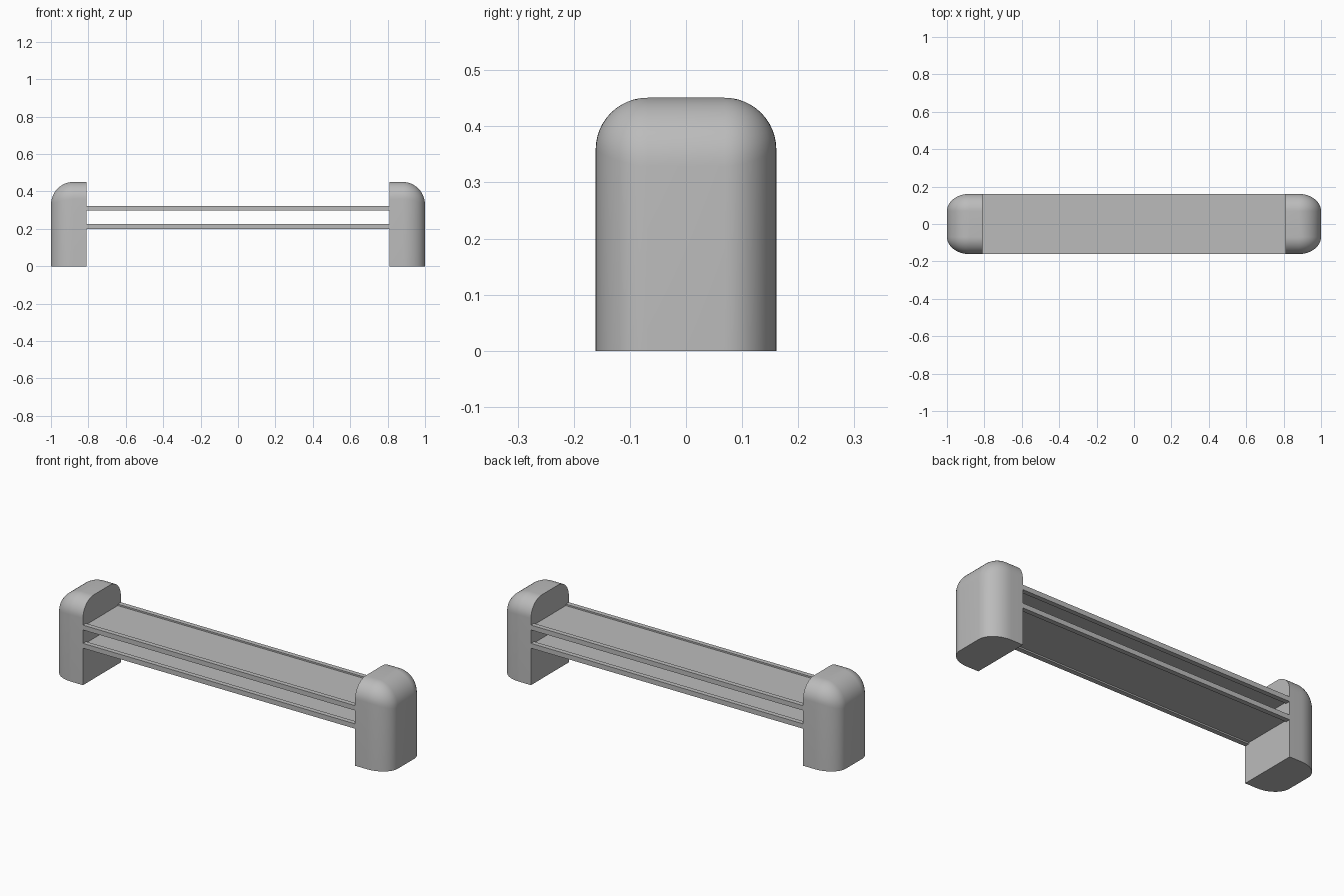
import bpy, bmesh
from math import sin, cos, pi, radians

cube = bpy.data.objects.get("Cube")
if cube:
    bpy.data.objects.remove(cube, do_unlink=True)

grey = bpy.data.materials.new("plain grey")
grey.use_nodes = True
colour = (0.5, 0.5, 0.5, 1)
grey.diffuse_color = colour
grey.node_tree.nodes["Principled BSDF"].inputs["Base Color"].default_value = colour

INNER, HALF_DEPTH, HEIGHT = 0.81, 0.161, 0.451
STEPS = 12


def finish(name, bm):
    bmesh.ops.recalc_face_normals(bm, faces=bm.faces)
    mesh = bpy.data.meshes.new(name)
    bm.to_mesh(mesh)
    bm.free()
    mesh.materials.append(grey)
    obj = bpy.data.objects.new(name, mesh)
    bpy.context.collection.objects.link(obj)
    return obj


def box(name, x, y, z, sx, sy, sz):
    bm = bmesh.new()
    bmesh.ops.create_cube(bm, size=1)
    bmesh.ops.scale(bm, vec=(sx, sy, sz), verts=bm.verts)
    bmesh.ops.translate(bm, vec=(x, y, z), verts=bm.verts)
    return finish(name, bm)


def end_support(name, side):
    """Upright with a flat inner face, rounded outer corners and rounded top."""
    rx, ry = 0.12, 0.092
    cx, cy = 1 - rx, HALF_DEPTH - ry

    def ring(phi, floor=False):
        pts = []
        for s in (-1, 1):
            arc = [i / STEPS * pi / 2 for i in range(STEPS + 1)]
            corner = []
            for t in arc:
                rz = 0.092 + 0.03 * cos(t) ** 2
                z = 0 if floor else HEIGHT - rz * (1 - sin(phi))
                corner.append((cx + rx * cos(t) * cos(phi),
                               s * (cy + ry * sin(t) * cos(phi)), z))
            corner.append((INNER, corner[-1][1], corner[-1][2]))
            pts += corner[::-1] if s < 0 else corner
        return pts

    bm = bmesh.new()
    levels = [ring(0, True)] + [ring(i / STEPS * pi / 2) for i in range(STEPS + 1)]
    rings = [[bm.verts.new((side * x, y, z)) for x, y, z in pts] for pts in levels]
    for low, high in zip(rings, rings[1:]):
        for i in range(len(low)):
            j = (i + 1) % len(low)
            bm.faces.new((low[i], low[j], high[j], high[i]))
    bm.faces.new(rings[0])
    bm.faces.new(rings[-1])
    bmesh.ops.remove_doubles(bm, verts=bm.verts, dist=0.0005)
    obj = finish(name, bm)
    bpy.ops.object.select_all(action="DESELECT")
    obj.select_set(True)
    bpy.context.view_layer.objects.active = obj
    bpy.ops.object.shade_smooth_by_angle(angle=radians(35))


for side, label in ((1, "left"), (-1, "right")):
    end_support(label + "_end_support", side)

# Two shelves, each a thin recessed panel between square edge rails
RAIL = 0.026
for level, z in (("lower", 0.212), ("upper", 0.31)):
    box(level + "_panel", 0, 0, z, 2 * INNER, 2 * (HALF_DEPTH - RAIL), 0.01)
    for s, label in ((-1, "front"), (1, "back")):
        box(f"{level}_{label}_rail", 0, s * (HALF_DEPTH - RAIL / 2), z,
            2 * INNER, RAIL, RAIL)
